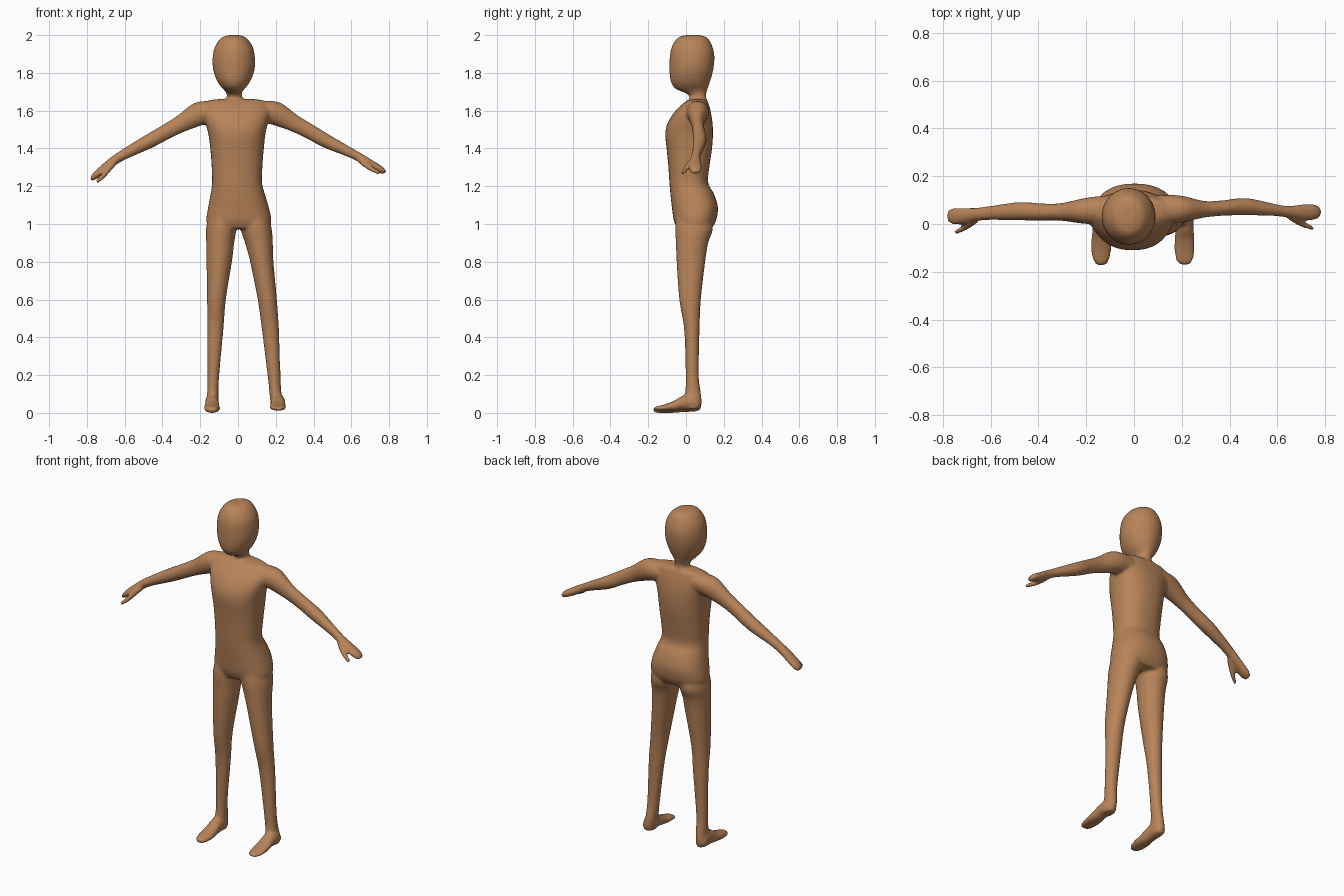
import bpy, bmesh, math
from mathutils import Vector as V

bm = bmesh.new()


def smooth_rows(rows, steps=4):
    """Catmull-Rom interpolation between the given section rows."""
    out = []
    for i in range(len(rows) - 1):
        p0, p1, p2 = rows[max(i - 1, 0)], rows[i], rows[i + 1]
        p3 = rows[min(i + 2, len(rows) - 1)]
        for s in range(steps):
            t = s / steps
            out.append([0.5 * (2 * b + (c - a) * t + (2 * a - 5 * b + 4 * c - d) * t * t
                               + (3 * b - a - 3 * c + d) * t ** 3)
                        for a, b, c, d in zip(p0, p1, p2, p3)])
    return out + [list(rows[-1])]


def loft(rows, place, n=24, power=2.0):
    """Skin a closed tube through sections; place(row) gives centre, u, v."""
    rings = []
    for row in smooth_rows(rows):
        c, u, v = place(row)
        ring = []
        for k in range(n):
            a = 2 * math.pi * k / n
            ca, sa = math.cos(a), math.sin(a)
            x = math.copysign(abs(ca) ** (2 / power), ca)
            y = math.copysign(abs(sa) ** (2 / power), sa)
            ring.append(bm.verts.new(c + u * x + v * y))
        rings.append(ring)
    for r, s in zip(rings, rings[1:]):
        for k in range(n):
            bm.faces.new((r[k], r[(k + 1) % n], s[(k + 1) % n], s[k]))
    bm.faces.new(rings[0])
    bm.faces.new(rings[-1])


def upright(r):   # z, x0, x1, y0, y1
    z, x0, x1, y0, y1 = r
    return V(((x0 + x1) / 2, (y0 + y1) / 2, z)), V(((x1 - x0) / 2, 0, 0)), V((0, (y1 - y0) / 2, 0))


def forward(r):   # y, x0, x1, z0, z1
    y, x0, x1, z0, z1 = r
    return V(((x0 + x1) / 2, y, (z0 + z1) / 2)), V(((x1 - x0) / 2, 0, 0)), V((0, 0, (z1 - z0) / 2))


def sideways(r):  # x, z, y0, y1, thickness radius
    x, z, y0, y1, t = r
    n = V((math.copysign(0.48, x), 0, 0.877))
    return V((x, (y0 + y1) / 2, z)), V((0, (y1 - y0) / 2, 0)), n * t


# head and neck
loft([(2.0, -.05, .01, .0, .075), (1.985, -.09, .045, -.045, .115),
      (1.94, -.122, .078, -.075, .14), (1.89, -.134, .089, -.086, .151),
      (1.83, -.134, .09, -.088, .147), (1.78, -.121, .077, -.086, .136),
      (1.74, -.101, .056, -.076, .123), (1.712, -.077, .032, -.05, .114),
      (1.69, -.06, .02, .005, .107), (1.66, -.06, .024, .02, .107),
      (1.58, -.07, .04, .02, .11)], upright)

# torso and hips
loft([(1.662, -.09, .07, .03, .105), (1.65, -.165, .145, .0, .115),
      (1.60, -.19, .17, -.055, .13), (1.54, -.175, .16, -.095, .14),
      (1.48, -.158, .146, -.11, .143), (1.40, -.147, .137, -.103, .138),
      (1.31, -.14, .13, -.094, .125), (1.22, -.137, .127, -.088, .117),
      (1.16, -.145, .142, -.083, .148), (1.09, -.158, .163, -.075, .169),
      (1.02, -.168, .177, -.065, .16), (.975, -.155, .165, -.045, .135)],
     upright, 32, 2.3)

# legs
loft([(1.08, -.14, -.01, -.05, .12), (.98, -.169, -.008, -.058, .143),
      (.90, -.168, -.02, -.054, .118), (.80, -.167, -.032, -.05, .102),
      (.60, -.164, -.064, -.036, .079), (.44, -.163, -.077, -.01, .072),
      (.20, -.162, -.099, -.002, .068), (.10, -.164, -.103, -.006, .08),
      (.05, -.17, -.102, -.02, .083), (.012, -.163, -.11, -.01, .075)], upright)
loft([(1.08, .01, .15, -.05, .12), (.98, .012, .178, -.058, .143),
      (.90, .037, .184, -.054, .118), (.80, .064, .188, -.05, .102),
      (.60, .104, .206, -.036, .079), (.44, .126, .217, -.01, .072),
      (.20, .156, .225, -.002, .068), (.10, .167, .231, -.006, .08),
      (.05, .172, .245, -.02, .083), (.02, .18, .242, -.01, .075)], upright)

# feet
for x0, x1, z in ((-.18, -.095, .0), (.167, .256, .012)):
    loft([(.07, x0 + .015, x1 - .015, z + .012, .06), (.04, x0 + .006, x1 - .008, z + .006, .10),
          (-.02, x0 + .006, x1 - .006, z + .003, .09), (-.06, x0 + .002, x1 - .002, z, .066),
          (-.11, x0, x1, z, .046), (-.15, x0 + .008, x1 - .008, z, .036),
          (-.173, x0 + .022, x1 - .022, z + .004, .027)], forward)

# arms with flat mitten hands
loft([(-.11, 1.60, .0, .12, .06), (-.20, 1.585, .0, .11, .064), (-.30, 1.532, .013, .088, .047),
      (-.38, 1.488, .014, .086, .041), (-.48, 1.433, .015, .092, .038),
      (-.60, 1.37, .016, .076, .028), (-.66, 1.333, .012, .069, .025),
      (-.715, 1.29, .0, .068, .022), (-.755, 1.257, -.003, .068, .019),
      (-.78, 1.236, .01, .056, .01)], sideways)
loft([(.10, 1.60, .0, .12, .06), (.19, 1.588, .005, .12, .064), (.29, 1.537, .026, .097, .047),
      (.37, 1.495, .034, .099, .041), (.47, 1.438, .036, .109, .037),
      (.60, 1.375, .032, .082, .026), (.65, 1.348, .024, .077, .024),
      (.71, 1.313, .016, .083, .022), (.755, 1.288, .016, .083, .019),
      (.78, 1.272, .03, .07, .01)], sideways)

# thumbs
loft([(-.655, 1.325, .005, .045, .018), (-.69, 1.283, -.02, .016, .016),
      (-.72, 1.248, -.035, -.007, .014), (-.75, 1.222, -.046, -.026, .01)], sideways, 16)
loft([(.645, 1.34, .02, .055, .018), (.68, 1.31, -.003, .03, .016),
      (.715, 1.287, -.018, .01, .014), (.75, 1.268, -.028, -.008, .01)], sideways, 16)

bmesh.ops.recalc_face_normals(bm, faces=bm.faces)
mesh = bpy.data.meshes.new("body")
bm.to_mesh(mesh)
bm.free()
body = bpy.data.objects.new("body", mesh)
bpy.context.collection.objects.link(body)

# fuse the parts into one smooth skin
fuse = body.modifiers.new("fuse", 'REMESH')
fuse.mode = 'VOXEL'
fuse.voxel_size = 0.008
fuse.use_smooth_shade = True
relax = body.modifiers.new("relax", 'SMOOTH')
relax.factor = 0.5
relax.iterations = 8

skin = bpy.data.materials.new("skin")
skin.diffuse_color = (0.48, 0.23, 0.10, 1)
mesh.materials.append(skin)
